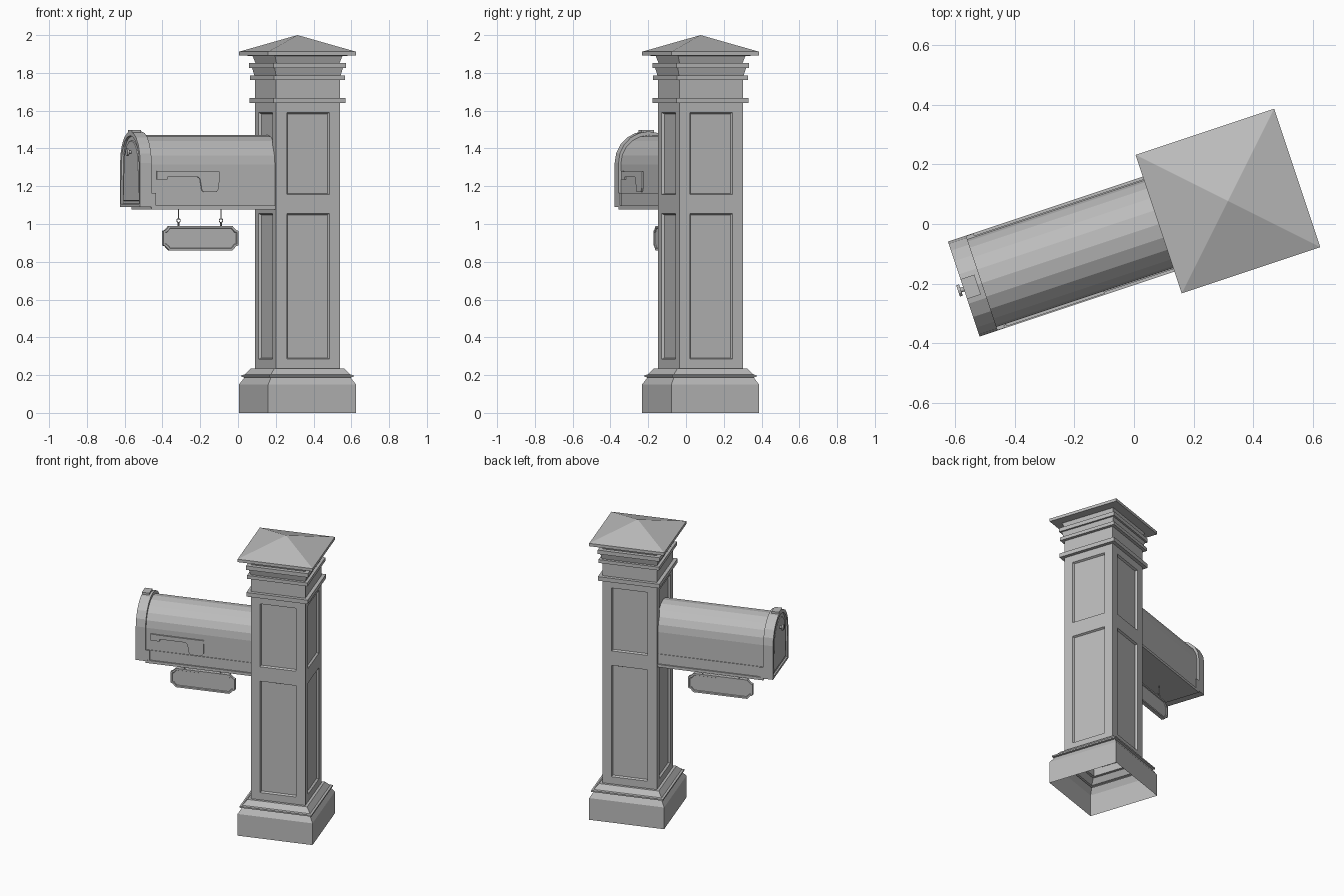
import bpy, bmesh, math
from mathutils import Matrix, Vector

if "Cube" in bpy.data.objects:
    bpy.data.objects.remove(bpy.data.objects["Cube"])

# Everything is built in a frame on the post axis, then turned into place
PLACE = Matrix.Translation((0.315, 0.077, 0)) @ Matrix.Rotation(math.atan2(0.155, 0.465), 4, 'Z')
GREY = bpy.data.materials.new("plain_grey")
GREY.diffuse_color = (0.5, 0.5, 0.5, 1)
GREY.use_nodes = True
GREY.node_tree.nodes["Principled BSDF"].inputs["Base Color"].default_value = GREY.diffuse_color


def finish(name, bm):
    me = bpy.data.meshes.new(name)
    bm.transform(PLACE)
    bm.to_mesh(me)
    bm.free()
    me.materials.append(GREY)
    ob = bpy.data.objects.new(name, me)
    bpy.context.collection.objects.link(ob)
    return ob


def square_stack(name, profile):
    """Square rings (half width, z) joined upward."""
    bm = bmesh.new()
    rings = [[bm.verts.new((sx * h, sy * h, z)) for sx, sy in ((-1, -1), (1, -1), (1, 1), (-1, 1))]
             for h, z in profile]
    for a, b in zip(rings, rings[1:]):
        for k in range(4):
            n = (k + 1) % 4
            bm.faces.new((a[k], a[n], b[n], b[k]))
    bmesh.ops.remove_doubles(bm, verts=bm.verts, dist=1e-5)
    finish(name, bm)


def prism(name, outline, axis, a, b, insets=(), both=False):
    """Extrude a 2D outline along x or y; insets (thickness, depth) shape the end faces."""
    bm = bmesh.new()
    put = (lambda p, d: (d, p[0], p[1])) if axis == 'x' else (lambda p, d: (p[0], d, p[1]))
    r0 = [bm.verts.new(put(p, a)) for p in outline]
    r1 = [bm.verts.new(put(p, b)) for p in outline]
    n = len(outline)
    ends = [bm.faces.new(r0), bm.faces.new(r1[::-1])]
    for k in range(n):
        j = (k + 1) % n
        bm.faces.new((r0[k], r0[j], r1[j], r1[k]))
    bmesh.ops.recalc_face_normals(bm, faces=bm.faces)
    bm.normal_update()
    for t, d in insets:
        for f in (ends if both else ends[:1]):
            bmesh.ops.inset_individual(bm, faces=[f], thickness=t, depth=d)
            bm.normal_update()
    return finish(name, bm)


def box(name, x0, x1, y0, y1, z0, z1):
    return prism(name, [(x0, z0), (x1, z0), (x1, z1), (x0, z1)], 'y', y0, y1)


def arch(r, z0, zc, n=10):
    arc = [(r * math.cos(math.pi * i / n), zc + r * math.sin(math.pi * i / n)) for i in range(n + 1)]
    return [(-r, z0), (r, z0)] + arc


# Post: open plinth, panelled shaft, moulded capital with pyramid cap
H = 0.178
square_stack("post_base", [(0.245, 0), (0.245, 0.15), (0.222, 0.188), (0.235, 0.19), (0.235, 0.2),
                           (0.222, 0.203), (0.195, 0.235), (H, 0.235)])
square_stack("post_capital", [
    (H, 1.64), (0.201, 1.64), (0.201, 1.668), (H, 1.668), (H, 1.762), (0.198, 1.762), (0.198, 1.785),
    (0.18, 1.785), (0.19, 1.825), (0.202, 1.825), (0.202, 1.852), (0.176, 1.852), (0.188, 1.89),
    (0.245, 1.892), (0.245, 1.912), (0, 2.0)])

bm = bmesh.new()
us, zs = [-H, -0.118, 0.118, H], [0.235, 0.285, 1.055, 1.155, 1.59, 1.64]
panels = []
for side in range(4):
    rot = Matrix.Rotation(side * math.pi / 2, 3, 'Z')
    for i in range(3):
        for j in range(5):
            pts = [(us[i], zs[j]), (us[i + 1], zs[j]), (us[i + 1], zs[j + 1]), (us[i], zs[j + 1])]
            f = bm.faces.new([bm.verts.new(rot @ Vector((u, -H, z))) for u, z in pts])
            if i == 1 and j in (1, 3):
                panels.append(f)
bmesh.ops.remove_doubles(bm, verts=bm.verts, dist=1e-5)
bm.normal_update()
bmesh.ops.inset_individual(bm, faces=panels, thickness=0.004, depth=-0.006)
bm.normal_update()
bmesh.ops.inset_individual(bm, faces=panels, thickness=0.005, depth=-0.007)
finish("post_shaft", bm)

# Mailbox: arched body, floor board, skirts, hood with recessed door
BACK = -0.166
prism("mailbox_body", arch(0.155, 1.095, 1.315), 'x', -0.88, BACK)
box("mailbox_floor", -0.87, BACK, -0.168, 0.168, 1.078, 1.097)
for s, side in ((-1, "front"), (1, "rear")):
    y = sorted((s * 0.15, s * 0.159))
    box(side + "_skirt", -0.88, BACK, y[0], y[1], 1.09, 1.165)
    y = sorted((s * 0.15, s * 0.167))
    box(side + "_bracket", -0.88, -0.845, y[0], y[1], 1.09, 1.165)
prism("mailbox_hood_and_door", arch(0.168, 1.09, 1.322), 'x', -0.934, -0.87,
      [(0.022, 0), (0.003, -0.01), (0.022, 0), (0.003, 0.005)])
box("hood_top_tab", -0.934, -0.885, -0.035, 0.035, 1.482, 1.498)

# Door knob
bm = bmesh.new()
for r, x, d in ((0.008, -0.934, 0.03), (0.02, -0.949, 0.01)):
    bmesh.ops.create_cone(bm, cap_ends=True, segments=12, radius1=r, radius2=r, depth=d,
                          matrix=Matrix.Translation((x, 0, 1.38)) @ Matrix.Rotation(math.pi / 2, 4, 'Y'))
finish("door_knob", bm)

# Signal flag on the front side
prism("signal_flag", [(-0.838, 1.235), (-0.78, 1.235), (-0.78, 1.25), (-0.612, 1.25), (-0.598, 1.24),
                      (-0.588, 1.18), (-0.578, 1.17), (-0.505, 1.17), (-0.492, 1.19), (-0.49, 1.278),
                      (-0.78, 1.278), (-0.838, 1.28)], 'y', -0.164, -0.152)

# Hanging sign with cut corners and an inset panel on both faces
SX, SZ = -0.543, 0.925
quarter = [(0.21, 0.038), (0.196, 0.043), (0.176, 0.065)]
outline = []
for sx, sz in ((1, 1), (-1, 1), (-1, -1), (1, -1)):
    q = quarter if sx * sz > 0 else quarter[::-1]
    outline += [(SX + sx * a, SZ + sz * b) for a, b in q]
prism("hanging_sign", outline, 'y', -0.012, 0.012, [(0.012, 0), (0.003, -0.005)], True)

# Sign hangers: a rod from the floor and two rings each
for i, x in enumerate((-0.664, -0.427)):
    bm = bmesh.new()
    bmesh.ops.create_cone(bm, cap_ends=True, segments=8, radius1=0.003, radius2=0.003, depth=0.058,
                          matrix=Matrix.Translation((x, 0, 1.052)))
    for z, turn in ((1.018, 0), (0.999, math.pi / 2)):
        m = Matrix.Translation((x, 0, z)) @ Matrix.Rotation(turn, 4, 'Z')
        grid = []
        for a in range(12):
            A = a * math.tau / 12
            grid.append([bm.verts.new(m @ Vector(((0.01 + 0.0025 * math.cos(B)) * math.cos(A),
                                                  0.0025 * math.sin(B),
                                                  (0.01 + 0.0025 * math.cos(B)) * math.sin(A))))
                         for B in (k * math.tau / 6 for k in range(6))])
        for a in range(12):
            for k in range(6):
                p, q, l = grid[a], grid[(a + 1) % 12], (k + 1) % 6
                bm.faces.new((p[k], q[k], q[l], p[l]))
    bmesh.ops.recalc_face_normals(bm, faces=bm.faces)
    finish("sign_hanger_%d" % (i + 1), bm)
